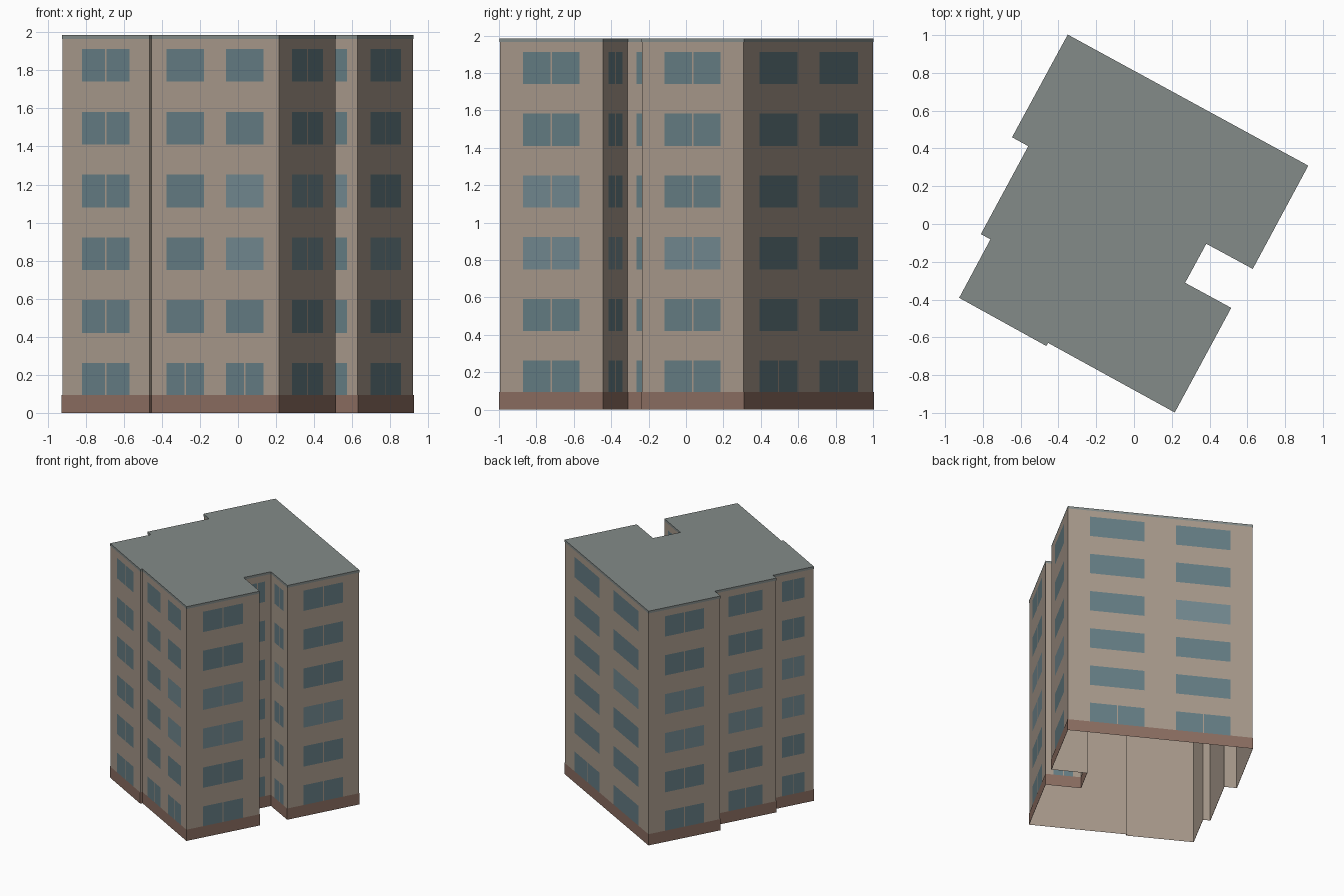
import bpy
import random
from mathutils import Vector

if "Cube" in bpy.data.objects:
    bpy.data.objects.remove(bpy.data.objects["Cube"])

random.seed(4)
TOP, ROOF_Z, PLINTH_Z = 1.985, 1.965, 0.095
FLOORS, STEP, SILL, WIN_H = 6, 0.33, 0.09, 0.172

# Footprint, counter-clockwise from the back corner
PLAN = [Vector(p) for p in [
    (-0.35, 1.0), (-0.643, 0.46), (-0.557, 0.413), (-0.808, -0.053),
    (-0.757, -0.08), (-0.923, -0.39), (-0.465, -0.643), (-0.455, -0.627),
    (0.215, -0.995), (0.512, -0.445), (0.268, -0.312), (0.382, -0.102),
    (0.628, -0.235), (0.92, 0.308)]]
N = len(PLAN)


def material(name, color):
    m = bpy.data.materials.new(name)
    m.diffuse_color = (*color, 1)
    m.use_nodes = True
    m.node_tree.nodes["Principled BSDF"].inputs["Base Color"].default_value = m.diffuse_color
    return m


def mesh_object(name, verts, faces, mats):
    me = bpy.data.meshes.new(name)
    me.from_pydata(verts, [], faces)
    for m in mats:
        me.materials.append(m)
    ob = bpy.data.objects.new(name, me)
    bpy.context.collection.objects.link(ob)
    return ob


def outward(a, b):
    d = (b - a).normalized()
    return Vector((d.y, -d.x))


def offset_plan(d):
    """Footprint pushed outward by d with mitred corners."""
    out = []
    for i, p in enumerate(PLAN):
        n1 = outward(PLAN[i - 1], p)
        n2 = outward(p, PLAN[(i + 1) % N])
        out.append(p + (n1 + n2) * d / (1 + n1.dot(n2)))
    return out


def band(name, d, z0, z1, mat, cap=False):
    """Ring of wall faces, optionally closed on top."""
    pts = offset_plan(d)
    verts = [(p.x, p.y, z) for z in (z0, z1) for p in pts]
    faces = [(i, (i + 1) % N, N + (i + 1) % N, N + i) for i in range(N)]
    if cap:
        faces.append(tuple(range(N, 2 * N)))
    return mesh_object(name, verts, faces, [mat])


wall = material("wall_beige", (0.39, 0.32, 0.26))
roof = material("roof_grey", (0.23, 0.26, 0.25))
brick = material("plinth_brown", (0.26, 0.155, 0.12))
glass = [material("glass_dark", (0.13, 0.205, 0.23)),
         material("glass_light", (0.17, 0.25, 0.28))]

# Open-bottomed wall shell, plinth band and roof slab
band("walls", 0, 0, ROOF_Z + 0.01, wall)
band("plinth", 0.003, 0, PLINTH_Z, brick)
band("roof", 0.002, ROOF_Z, TOP, roof, cap=True)

# Windows: one paired opening on short walls, two openings on long ones
verts, faces, tints = [], [], []


def pane(a, b, f0, f1, z, tint):
    n = outward(a, b) * 0.002
    p, q = a.lerp(b, f0) + n, a.lerp(b, f1) + n
    k = len(verts)
    verts.extend([(p.x, p.y, z), (q.x, q.y, z),
                  (q.x, q.y, z + WIN_H), (p.x, p.y, z + WIN_H)])
    faces.append((k, k + 1, k + 2, k + 3))
    tints.append(tint)


for i, a in enumerate(PLAN):
    b = PLAN[(i + 1) % N]
    length = (b - a).length
    if length < 0.2:
        continue
    wide = length > 0.7
    spans = [(0.12, 0.415), (0.585, 0.88)] if wide else [(0.225, 0.775)]
    for floor in range(FLOORS):
        for f0, f1 in spans:
            z = SILL + floor * STEP
            tint = int(floor in (2, 3) and random.random() < 0.5)
            if wide and floor > 0:
                pane(a, b, f0, f1, z, tint)
            else:
                mid, gap = (f0 + f1) / 2, 0.004 / length
                pane(a, b, f0, mid - gap, z, tint)
                pane(a, b, mid + gap, f1, z, tint)

windows = mesh_object("windows", verts, faces, glass)
for poly, t in zip(windows.data.polygons, tints):
    poly.material_index = t
